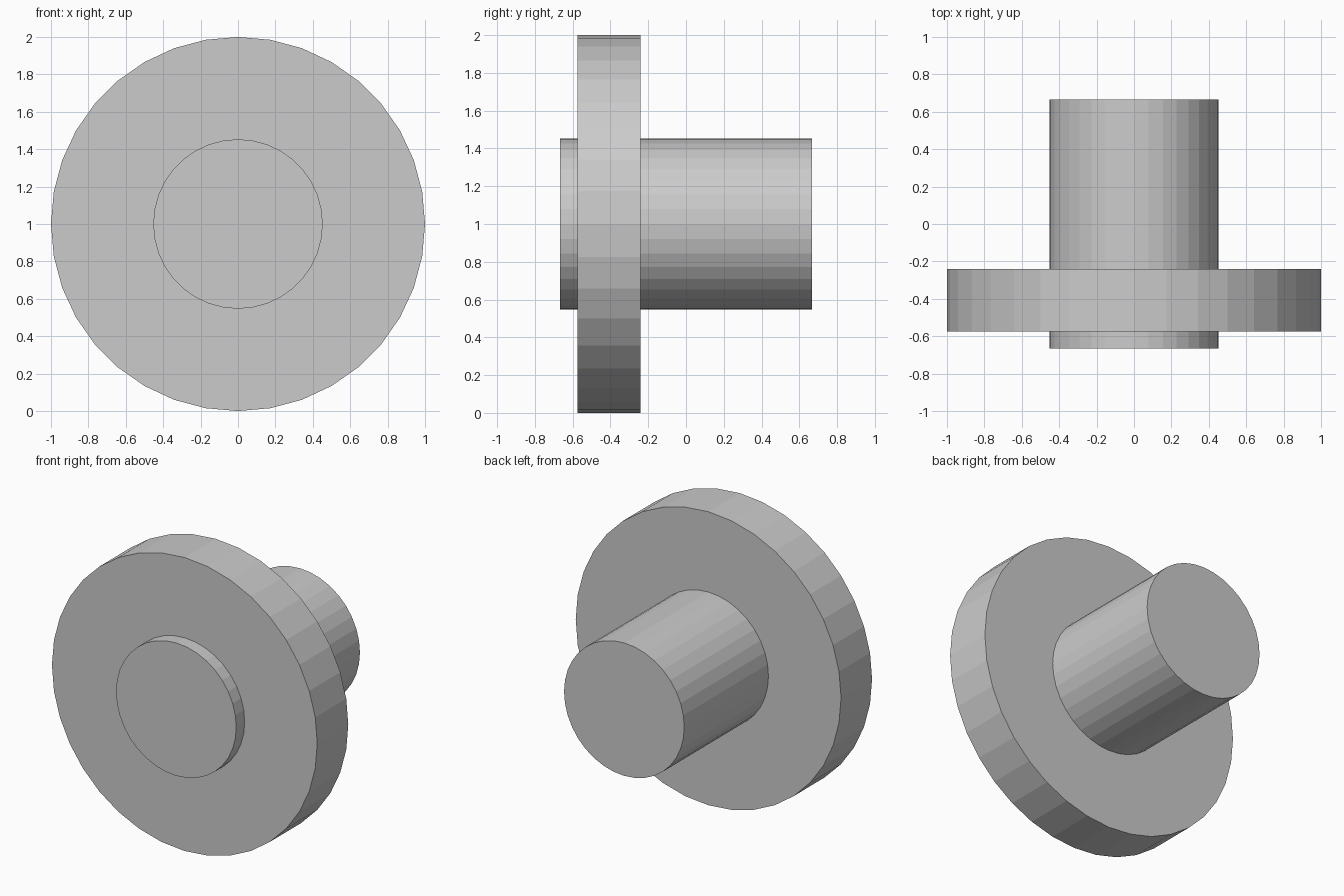
import bpy
from math import radians

if "Cube" in bpy.data.objects:
    bpy.data.objects.remove(bpy.data.objects["Cube"])


def cylinder_y(name, radius, y0, y1, sides=36):
    """Flat-shaded capped cylinder running along y, centred at z = 1."""
    bpy.ops.mesh.primitive_cylinder_add(
        vertices=sides, radius=radius, depth=y1 - y0,
        location=(0, (y0 + y1) / 2, 1), rotation=(radians(90), 0, 0))
    bpy.context.object.name = name


# Wide disc near the front
cylinder_y("wheel_disc", 1.0, -0.575, -0.241)

# Axle passing through the disc
cylinder_y("axle", 0.453, -0.666, 0.666)
